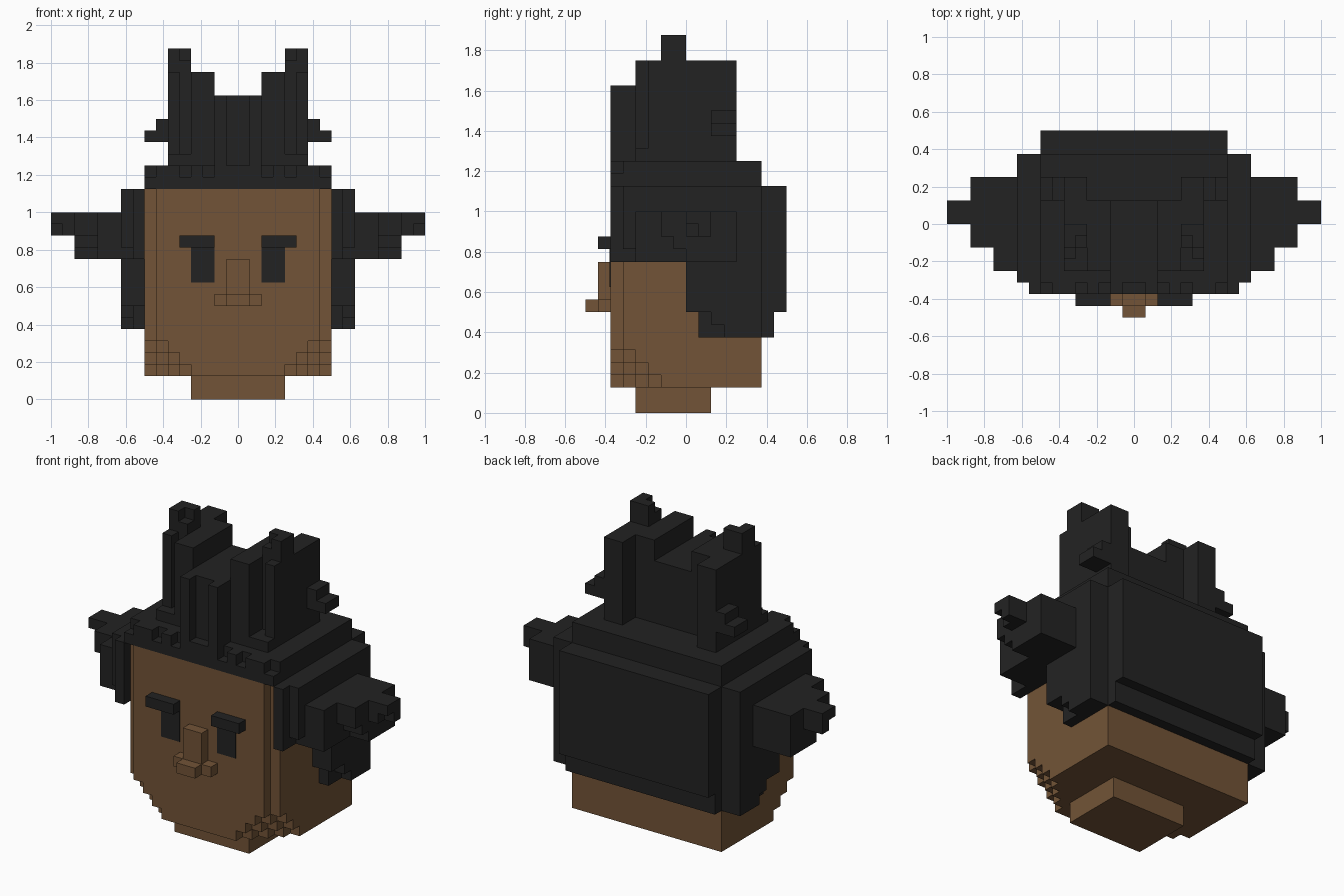
import bpy
import bmesh
from mathutils import Vector

UNIT = 1 / 16  # edge length of one voxel

default_cube = bpy.data.objects.get("Cube")
if default_cube:
    bpy.data.objects.remove(default_cube, do_unlink=True)


def make_material(name, colour):
    mat = bpy.data.materials.new(name)
    mat.use_nodes = True
    mat.diffuse_color = (*colour, 1)
    shader = next(n for n in mat.node_tree.nodes if n.type == "BSDF_PRINCIPLED")
    shader.inputs["Base Color"].default_value = (*colour, 1)
    return mat


skin = make_material("brown_skin", (.17, .088, .038))
hair = make_material("black_hair", (.0165, .0165, .0165))


def block(x, y, z):
    """Span of voxels along each axis; a single x means a centred half width."""
    if not isinstance(x, tuple):
        x = (-x, x)
    return x, y, z


def part(name, material, blocks, mirrored=False):
    """Make one object from voxel blocks, optionally mirrored across x."""
    bm = bmesh.new()
    for spans in blocks:
        low, high = (Vector(corner) * UNIT for corner in zip(*spans))
        verts = bmesh.ops.create_cube(bm, size=1)["verts"]
        for v in verts:
            v.co = (low + high) / 2 + v.co * (high - low)
    mesh = bpy.data.meshes.new(name)
    bm.to_mesh(mesh)
    bm.free()
    mesh.materials.append(material)
    obj = bpy.data.objects.new(name, mesh)
    bpy.context.collection.objects.link(obj)
    if mirrored:
        mirror = obj.modifiers.new("mirror", "MIRROR")
        mirror.use_mirror_merge = False
    return obj


def stepped_layer(cut, z):
    """Slice of the head whose front corners are cut as a staircase."""
    rows = [block(x=8 - cut + i, y=(i - 6, i - 5), z=z) for i in range(cut)]
    return rows + [block(x=8, y=(cut - 6, 6), z=z)]


# Head: front corners lose more voxels towards the chin
head = stepped_layer(1, (5, 18))
for level in range(3):
    head += stepped_layer(4 - level, (2 + level, 3 + level))
part("head", skin, head)
part("neck", skin, [block(x=4, y=(-4, 2), z=(0, 2))])

# Face
part("nose", skin, [
    block(x=1, y=(-7, -6), z=(9, 12)),
    block(x=2, y=(-7, -6), z=(8, 9)),
    block(x=1, y=(-8, -7), z=(8, 9)),
])
part("eyebrows", hair, [block(x=(2, 5), y=(-7, -6), z=(13, 14))], mirrored=True)
part("eyes", hair, [block(x=(2, 4), y=(-6.06, -6), z=(10, 13))], mirrored=True)

# Cap of hair with a notched front edge
part("hair_cap", hair, [
    block(x=8, y=(-6, 6), z=(18, 19)),
    block(x=8, y=(-5, 6), z=(19, 20)),
    block(x=2, y=(-6, -5), z=(19, 20)),
])
part("fringe_teeth", hair, [
    block(x=(3, 4), y=(-6, -5), z=(19, 20)),
    block(x=(5, 7), y=(-6, -5), z=(19, 20)),
], mirrored=True)

# Hair on the back of the head
part("back_hair", hair, [
    block(x=8, y=(6, 7), z=(6, 18)),
    block(x=8, y=(7, 8), z=(8, 18)),
])

# Hair on the sides: an inner and an outer layer with stepped lower edges
part("side_hair", hair, [
    block(x=(8, 9), y=(-6, 6), z=(12, 18)),
    block(x=(8, 9), y=(0, 6), z=(8, 12)),
    block(x=(8, 9), y=(1, 6), z=(6, 8)),
    block(x=(9, 10), y=(-5, -4), z=(13, 18)),
    block(x=(9, 10), y=(-4, 6), z=(12, 18)),
    block(x=(9, 10), y=(0, 6), z=(8, 12)),
    block(x=(9, 10), y=(2, 3), z=(7, 8)),
    block(x=(9, 10), y=(3, 6), z=(6, 8)),
], mirrored=True)

# Tufts sticking out sideways
part("side_tufts", hair, [
    block(x=(10, 12), y=(-4, 4), z=(12, 16)),
    block(x=(12, 14), y=(0, 4), z=(12, 16)),
    block(x=(12, 14), y=(-1, 0), z=(13, 16)),
    block(x=(12, 14), y=(-2, -1), z=(14, 16)),
    block(x=(14, 15), y=(0, 2), z=(14, 16)),
    block(x=(15, 16), y=(1, 2), z=(14, 16)),
    block(x=(15, 16), y=(0, 1), z=(15, 16)),
], mirrored=True)

# Tall crown of hair: low middle, higher flanks
part("crown_middle", hair, [block(x=2, y=(-5, 2), z=(20, 26))])
part("crown_flanks", hair, [
    block(x=(1, 2), y=(-6, -5), z=(20, 26)),
    block(x=(2, 4), y=(-4, 2), z=(20, 28)),
    block(x=(4, 6), y=(-4, -2), z=(20, 21)),
    block(x=(5, 6), y=(-3, -2), z=(21, 28)),
    block(x=(4, 6), y=(-2, 4), z=(20, 28)),
], mirrored=True)

# Horn-like tips with a notch at the inner front
part("crown_tips", hair, [
    block(x=(4, 6), y=(-2, 0), z=(28, 29)),
    block(x=(5, 6), y=(-2, 0), z=(29, 30)),
    block(x=(4, 5), y=(-1, 0), z=(29, 30)),
], mirrored=True)

# Small tufts low on the crown
part("crown_tufts", hair, [
    block(x=(6, 7), y=(2, 4), z=(22, 24)),
    block(x=(7, 8), y=(2, 4), z=(22, 23)),
], mirrored=True)
